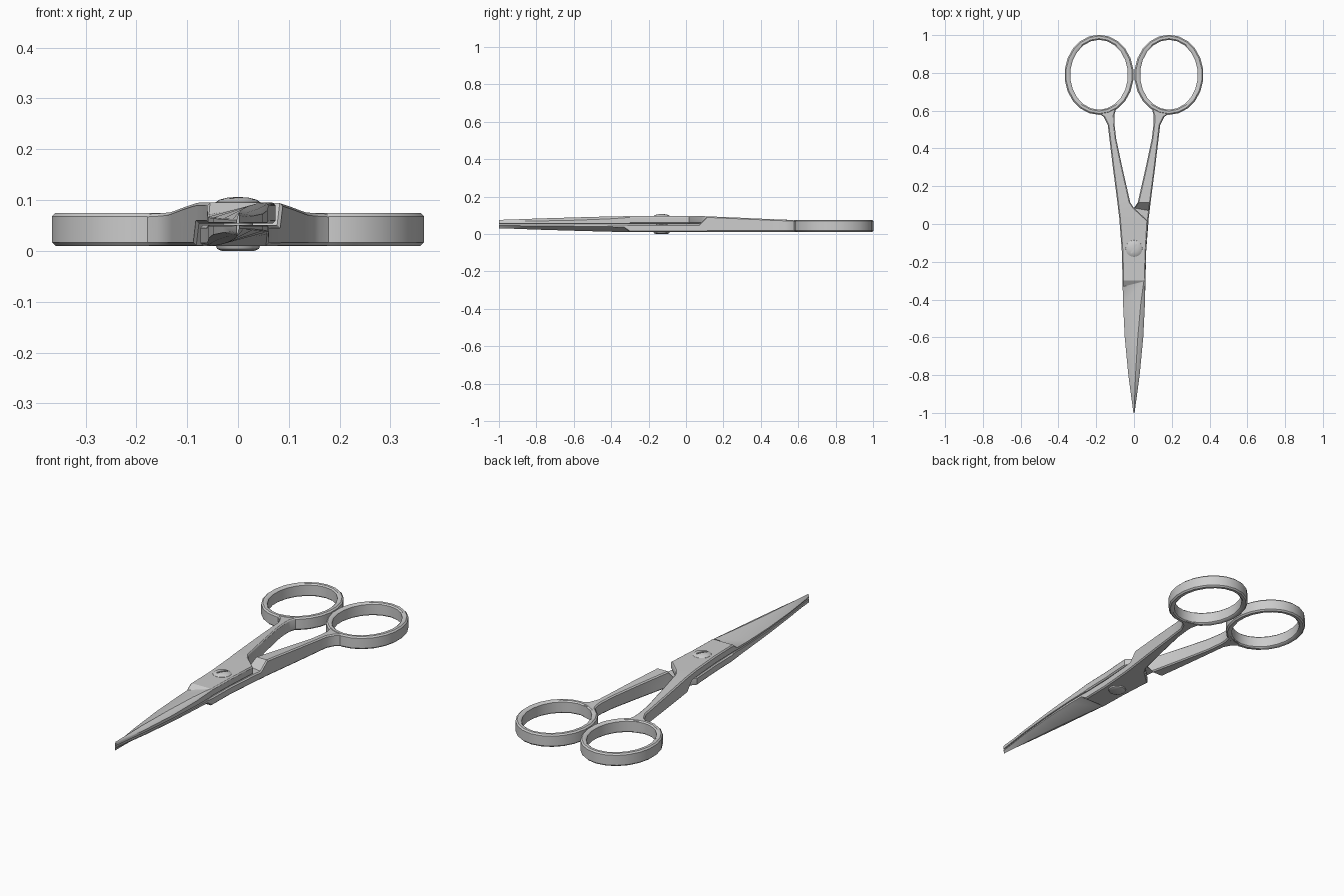
import bpy, bmesh, math

if "Cube" in bpy.data.objects:
    bpy.data.objects.remove(bpy.data.objects["Cube"])

ZM = 0.0525  # plane where the two halves meet


def finish(bm, name, angle=32):
    bmesh.ops.recalc_face_normals(bm, faces=bm.faces)
    me = bpy.data.meshes.new(name)
    bm.to_mesh(me)
    bm.free()
    ob = bpy.data.objects.new(name, me)
    bpy.context.collection.objects.link(ob)
    bpy.ops.object.select_all(action='DESELECT')
    ob.select_set(True)
    bpy.context.view_layer.objects.active = ob
    bpy.ops.object.shade_smooth_by_angle(angle=math.radians(angle))
    return ob


def skin(bm, loops, closed=False):
    """Bridge equal point loops; cap the ends, or join them when closed."""
    vs = [[bm.verts.new(p) for p in lp] for lp in loops]
    n, k = len(vs[0]), len(vs)
    for i in range(k if closed else k - 1):
        a, b = vs[i], vs[(i + 1) % k]
        for j in range(n):
            bm.faces.new((a[j], a[(j + 1) % n], b[(j + 1) % n], b[j]))
    if not closed:
        bm.faces.new(vs[0])
        bm.faces.new(vs[-1])


def section(yl, xl, yr, xr, zb, ztl, zt, zr=None, xm=None, c=0.006):
    """Nine-point cross-section: chamfered bar, or blade with a rounded spine."""
    zr = zt - c if zr is None else zr
    xm = xr - c if xm is None else xm
    mid = (xm + 0.6 * (xr - xm), zt + 0.4 * (zr - zt))
    pts = [(xl + c, zb), (xr - c, zb), (xr, zb + c), (xr, zr), mid, (xm, zt),
           (xl + c, ztl), (xl, ztl - c), (xl, zb + c)]
    return [(x, yl + (yr - yl) * (x - xl) / (xr - xl), z) for x, z in pts]


# left shank: y/x of the outer edge, y/x of the inner edge, top height
SHANK = [(.594, -.200, .628, -.090, .072), (.567, -.160, .577, -.104, .074),
         (.525, -.139, .535, -.104, .076), (.45, -.130, .45, -.094, .079),
         (.30, -.112, .30, -.062, .086), (.115, -.088, .115, -.020, .094)]
# flat plate around the pivot
PLATE = [(.07, -.083, .085, .000), (.03, -.078, .015, .074),
         (-.15, -.064, -.15, .064), (-.30, -.061, -.298, .060)]
# blade: y, half width, edge height, ridge height, spine height, ridge x
BLADE = [(-.42, .058, .068, .093, .080, .036), (-.60, .049, .066, .088, .073, .020),
         (-.80, .030, .064, .082, .069, .008), (-.93, .0125, .063, .077, .067, .003)]


def half(name, lower):
    loops = []
    for yl, xl, yr, xr, zt in SHANK:
        loops.append(section(yl, xl, yr, xr, .011, zt, zt))
    body = [section(yl, xl, yr, xr, .054, .095, .095) for yl, xl, yr, xr in PLATE]
    body.append(section(-.332, -.060, -.302, .060, .054, .071, .095, .088, .052, .003))
    for y, w, ze, zt, zr, xm in BLADE:
        body.append(section(y, -w, y, w, .054, ze, zt, zr, xm, .002))
    body.append(section(-1, -.003, -1, .003, .054, .062, .075, .066, .001, .001))
    if lower:
        # turned over about the long axis; the handle keeps its height
        body = [[(-x, y, 2 * ZM - z) for x, y, z in s] for s in body]
        order = [5, 4, 4, 3, 2, 1, 0, 8, 7]
        flip = []
        for yl, xl, yr, xr, zt in SHANK:
            c = .006
            pts = [(xl + c, zt), (xr - c, zt), (xr, zt - c), (xr, .017),
                   (xr - .003, .014), (xr - c, .011), (xl + c, .011),
                   (xl, .017), (xl, zt - c)]
            flip.append([(-x, yl + (yr - yl) * (x - xl) / (xr - xl), z) for x, z in pts])
        loops = flip
    bm = bmesh.new()
    skin(bm, loops + body)
    return finish(bm, name)


half("upper_blade_and_shank", False)
half("lower_blade_and_shank", True)

# finger rings: chamfered band swept round an ellipse
BAND = [(0, .016), (0, .069), (.25, .075), (.75, .075), (1, .068),
        (1, .017), (.75, .010), (.25, .010)]
for side, name in ((-1, "left_finger_ring"), (1, "right_finger_ring")):
    bm = bmesh.new()
    loops = []
    N = 22
    for i in range(N):
        a = 2 * math.pi * (i + .5) / N
        loops.append([(side * (.185 + (.153 + .030 * t) * math.cos(a)),
                       .79 + (.185 + .027 * t) * math.sin(a), z) for t, z in BAND])
    skin(bm, loops, closed=True)
    finish(bm, name, 40)


# pivot screw: domed head on top, shallow rivet dome below
def lathe(name, profile, n=24):
    bm = bmesh.new()
    skin(bm, [[(r * math.cos(2 * math.pi * j / n), -.13 + r * math.sin(2 * math.pi * j / n), z)
               for j in range(n)] for r, z in profile])
    return finish(bm, name, 35)


screw = lathe("pivot_screw", [(.032, 0), (.041, .004), (.044, .012), (.03, .014), (.03, .09),
                              (.045, .092), (.044, .096), (.036, .101), (.02, .105), (.004, .106)])

# screwdriver slot
bpy.ops.mesh.primitive_cube_add(size=1, location=(0, -.13, .107))
cutter = bpy.context.object
cutter.name = "slot_cutter"
cutter.scale = (.055, .009, .014)
cutter.rotation_euler[2] = math.radians(58)
cutter.hide_render = True
cutter.display_type = 'WIRE'
mod = screw.modifiers.new("slot", 'BOOLEAN')
mod.object = cutter
mod.operation = 'DIFFERENCE'
mod.solver = 'EXACT'
bpy.context.view_layer.objects.active = screw
bpy.ops.object.modifier_apply(modifier=mod.name)
bpy.data.objects.remove(cutter)
